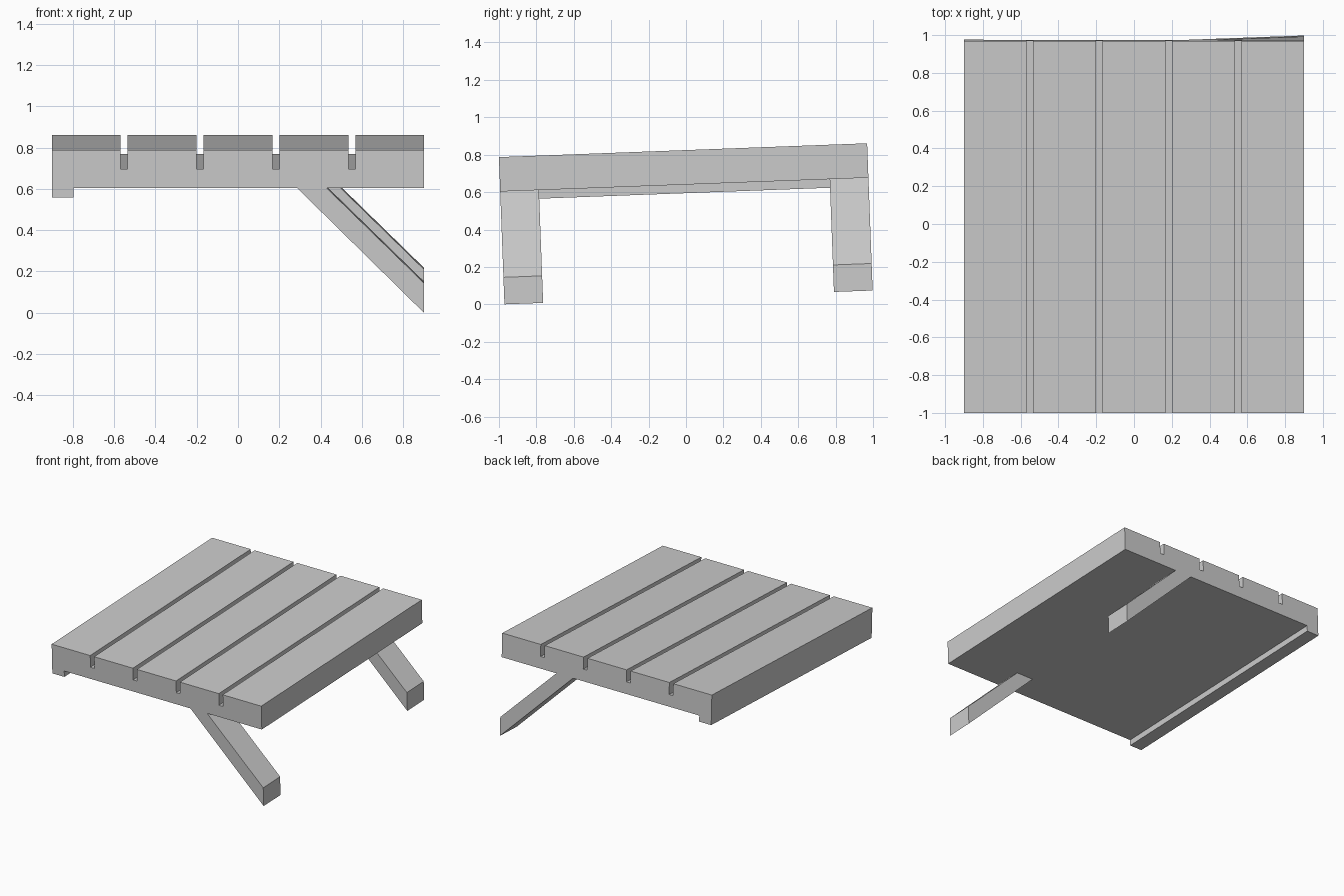
import bpy, bmesh, math

if "Cube" in bpy.data.objects:
    bpy.data.objects.remove(bpy.data.objects["Cube"])

TILT = math.radians(2.15)   # the whole table leans up toward the back
X = 0.9                     # half width
FRONT, BACK = -0.97, 1.0    # length range before tilting
TOP, BOTTOM = 0.824, 0.64


def extrude_profile(name, points, y0, y1):
    """Extrude a closed (x, z) profile along y and tilt the result."""
    bm = bmesh.new()
    face = bm.faces.new([bm.verts.new((x, y0, z)) for x, z in points])
    ext = bmesh.ops.extrude_face_region(bm, geom=[face])
    verts = [g for g in ext["geom"] if isinstance(g, bmesh.types.BMVert)]
    bmesh.ops.translate(bm, verts=verts, vec=(0, y1 - y0, 0))
    bmesh.ops.recalc_face_normals(bm, faces=bm.faces)
    mesh = bpy.data.meshes.new(name)
    bm.to_mesh(mesh)
    bm.free()
    obj = bpy.data.objects.new(name, mesh)
    obj.rotation_euler.x = TILT
    bpy.context.collection.objects.link(obj)
    return obj


# Plank top: four grooves on the upper side, a lip under the left edge
groove_floor, half_gap = 0.732, 0.017
profile = [(-X, TOP)]
for gx in (-0.552, -0.185, 0.185, 0.552):
    profile += [(gx - half_gap, TOP), (gx - half_gap, groove_floor),
                (gx + half_gap, groove_floor), (gx + half_gap, TOP)]
profile += [(X, TOP), (X, BOTTOM), (-0.797, BOTTOM), (-0.797, 0.594), (-X, 0.594)]
extrude_profile("plank_top", profile, FRONT, BACK)

# Slanted legs with upright cut ends, flush with the front and back
leg = [(0.287, BOTTOM), (0.43, BOTTOM), (X, 0.181), (X, 0.0365)]
leg_width = 0.207
extrude_profile("front_leg", leg, FRONT, FRONT + leg_width)
extrude_profile("back_leg", leg, BACK - leg_width, BACK)
